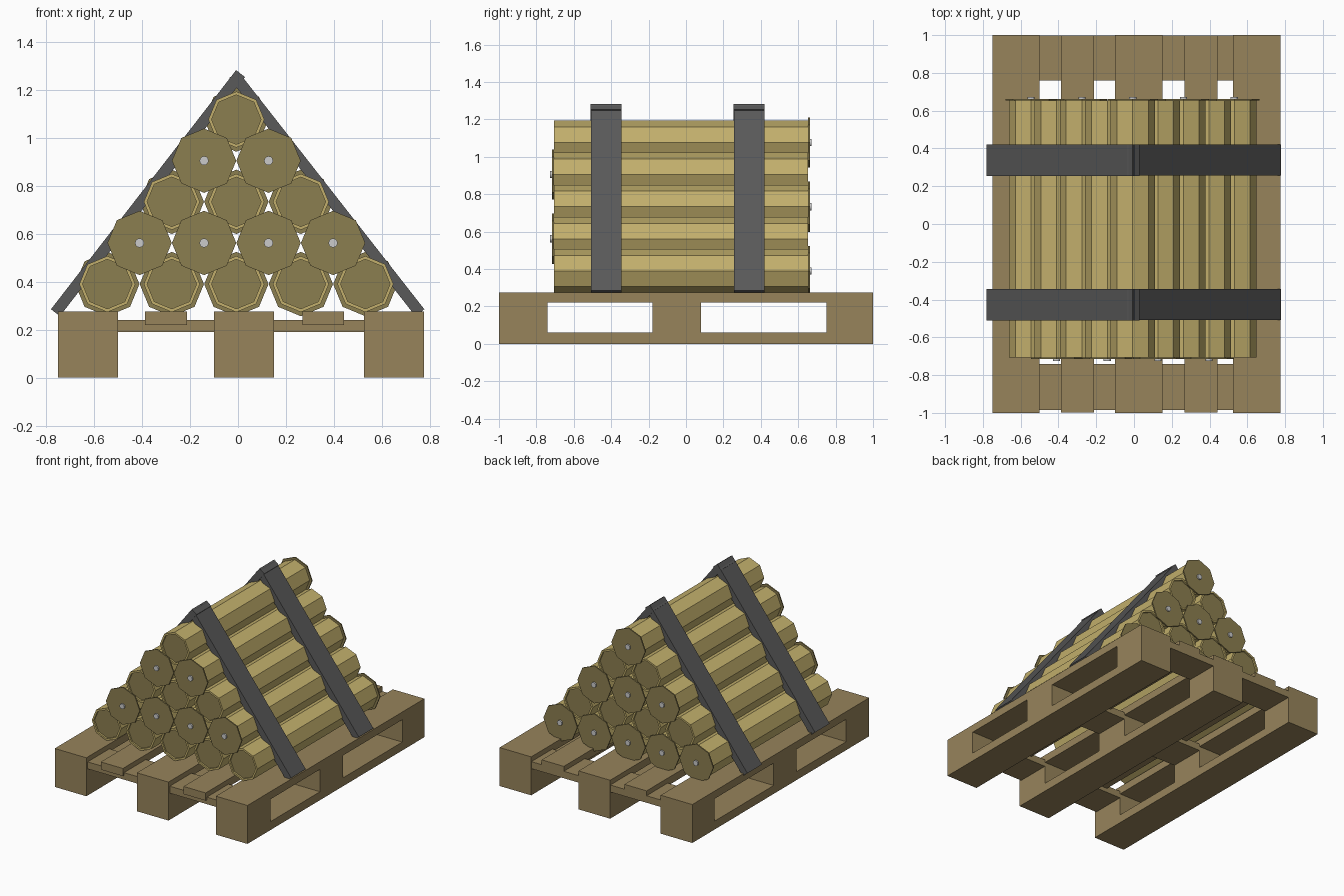
import bpy, bmesh, math
from mathutils import Matrix, Vector

if "Cube" in bpy.data.objects:
    bpy.data.objects.remove(bpy.data.objects["Cube"])


def material(name, rgb):
    m = bpy.data.materials.new(name)
    m.diffuse_color = (*rgb, 1)
    m.use_nodes = True
    m.node_tree.nodes["Principled BSDF"].inputs["Base Color"].default_value = m.diffuse_color
    return m


WOOD = material("wood", (0.31, 0.23, 0.105))
BRASS = material("brass", (0.54, 0.43, 0.15))
DARK_BRASS = material("dark_brass", (0.26, 0.21, 0.08))
STEEL = material("steel", (0.75, 0.75, 0.75))
STRAP = material("strap_grey", (0.10, 0.10, 0.10))


def finish(bm, name, *mats):
    bmesh.ops.recalc_face_normals(bm, faces=bm.faces[:])
    me = bpy.data.meshes.new(name)
    bm.to_mesh(me)
    bm.free()
    for m in mats:
        me.materials.append(m)
    ob = bpy.data.objects.new(name, me)
    bpy.context.collection.objects.link(ob)
    return ob


def box(name, x, y, z, mat):
    bm = bmesh.new()
    bmesh.ops.create_cube(bm, size=1)
    for v in bm.verts:
        v.co = [a[0] if c < 0 else a[1] for a, c in zip((x, y, z), v.co)]
    return finish(bm, name, mat)


def prism_y(bm, r, y0, y1, sides):
    # closed prism along y with a vertex pointing up
    rot = Matrix.Rotation(math.pi / 2, 4, 'X')
    geo = bmesh.ops.create_cone(bm, cap_ends=True, segments=sides, radius1=r,
                                radius2=r, depth=abs(y1 - y0))
    bmesh.ops.transform(bm, verts=geo["verts"],
                        matrix=Matrix.Translation((0, (y0 + y1) / 2, 0)) @ rot)
    return geo["verts"]


# Pallet stringers: side profile with two fork openings, extruded in x
YS = [-1, -0.74, -0.18, 0.08, 0.75, 1]
ZS = [0, 0.06, 0.22, 0.275]


def stringer(name, x0, x1):
    bm = bmesh.new()
    grid = [[bm.verts.new((x0, y, z)) for z in ZS] for y in YS]
    for i in range(5):
        for j in range(3):
            if j == 1 and i in (1, 3):
                continue
            bm.faces.new((grid[i][j], grid[i + 1][j],
                          grid[i + 1][j + 1], grid[i][j + 1]))
    ext = bmesh.ops.extrude_face_region(bm, geom=bm.faces[:])["geom"]
    bmesh.ops.translate(bm, vec=(x1 - x0, 0, 0),
                        verts=[g for g in ext if isinstance(g, bmesh.types.BMVert)])
    finish(bm, name, WOOD)


stringer("left_stringer", -0.75, -0.50)
stringer("middle_stringer", -0.10, 0.15)
stringer("right_stringer", 0.525, 0.775)

# Cross boards between the stringers
for name, y in (("front", (-0.985, -0.74)), ("middle", (-0.18, 0.08)),
                ("back", (0.76, 0.998))):
    for side, x in (("left", (-0.50, -0.10)), ("right", (0.15, 0.525))):
        box(f"{name}_{side}_cross_board", x, y, (0.19, 0.24), WOOD)

# Long deck slats
box("left_deck_slat", (-0.387, -0.212), (-0.998, 0.998), (0.22, 0.275), WOOD)
box("right_deck_slat", (0.268, 0.443), (-0.998, 0.998), (0.22, 0.275), WOOD)


# Octagonal casing: recessed end at the front, wide base with pin at the back
def casing(name, x, z, flip):
    bm = bmesh.new()
    prism_y(bm, 0.117, -0.68, 0.68, 8)
    bm.normal_update()
    end = min(bm.faces, key=lambda f: f.calc_center_median().y)
    bmesh.ops.inset_region(bm, faces=[end], thickness=0.014)
    inner = bmesh.ops.extrude_discrete_faces(bm, faces=[end])["faces"][0]
    inner.material_index = 1
    bmesh.ops.translate(bm, verts=inner.verts[:], vec=(0, 0.012, 0))
    for r, y0, y1, sides, mi in ((0.134, 0.68, 0.689, 8, 1), (0.019, 0.689, 0.699, 12, 2)):
        for v in prism_y(bm, r, y0, y1, sides):
            for f in v.link_faces:
                f.material_index = mi
    ob = finish(bm, name, BRASS, DARK_BRASS, STEEL)
    ob.location = (x, -0.027, z)
    if flip:
        ob.rotation_euler.z = math.pi


# Pyramid stack, rows alternate direction
for row in range(5):
    n = 5 - row
    for i in range(n):
        casing(f"casing_{row + 1}_{i + 1}", -0.007 + (i - (n - 1) / 2) * 0.269,
               0.39 + row * 0.1715, row % 2 == 1)


# Straps: slanted bars given by outer edge, thickness pointing inwards
def strap(name, foot, top, y0, y1, t=0.047):
    a, b = Vector((foot[0], 0, foot[1])), Vector((top[0], 0, top[1]))
    d = (b - a).normalized()
    n = Vector((d.z, 0, -d.x)) * t
    if foot[0] > 0:
        n = -n
    bm = bmesh.new()
    face = bm.faces.new([bm.verts.new(p + Vector((0, y0, 0)))
                         for p in (a, b, b + n, a + n)])
    ext = bmesh.ops.extrude_face_region(bm, geom=[face])["geom"]
    bmesh.ops.translate(bm, vec=(0, y1 - y0, 0),
                        verts=[g for g in ext if isinstance(g, bmesh.types.BMVert)])
    finish(bm, name, STRAP)


for name, y0, y1 in (("front", -0.51, -0.345), ("back", 0.255, 0.42)):
    strap(name + "_left_strap", (-0.78, 0.285), (-0.008, 1.282), y0, y1)
    strap(name + "_right_strap", (0.777, 0.285), (0.0, 1.278), y0 + 0.001, y1 + 0.001)
